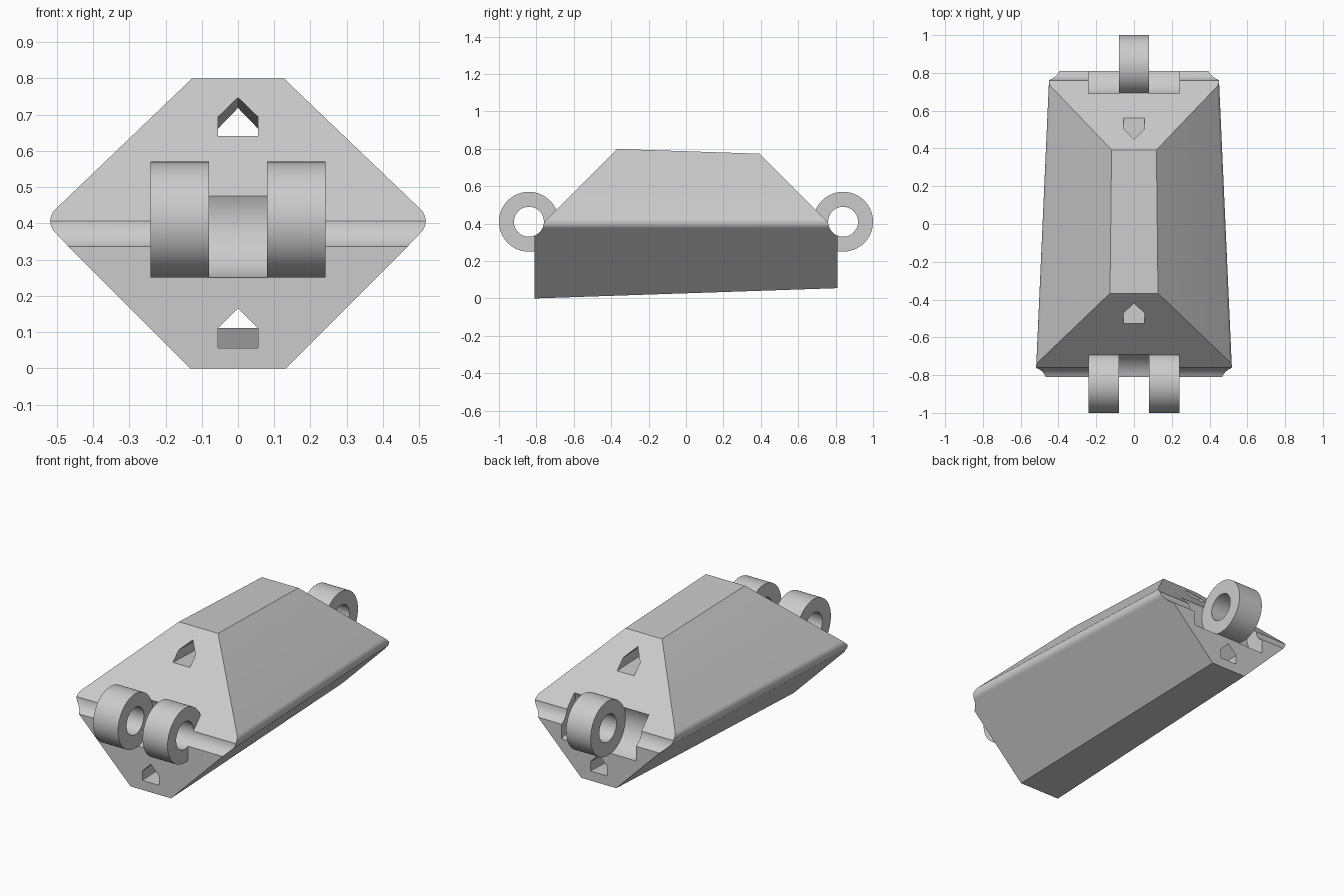
import bpy
import bmesh
from math import sin, cos, pi, sqrt
from mathutils import Matrix, Vector

cube = bpy.data.objects.get("Cube")
if cube:
    bpy.data.objects.remove(cube)

HALF_LEN = 0.81          # body end faces
PIN_Y, PIN_Z = 0.84, 0.41
BORE, KNUCKLE, CLEAR = 0.08, 0.16, 0.163
INNER, OUTER = 0.08, 0.242

grey = bpy.data.materials.new("Plain grey")
grey.use_nodes = True
colour = (0.6, 0.6, 0.6, 1)
grey.diffuse_color = colour
grey.node_tree.nodes["Principled BSDF"].inputs["Base Color"].default_value = colour


def make_object(name, bm):
    bmesh.ops.recalc_face_normals(bm, faces=bm.faces)
    mesh = bpy.data.meshes.new(name)
    bm.to_mesh(mesh)
    bm.free()
    mesh.materials.append(grey)
    obj = bpy.data.objects.new(name, mesh)
    bpy.context.collection.objects.link(obj)
    return obj


def loft(section_a, y_a, section_b, y_b):
    """Solid between two matching x-z outlines."""
    bm = bmesh.new()
    a = [bm.verts.new((x, y_a, z)) for x, z in section_a]
    b = [bm.verts.new((x, y_b, z)) for x, z in section_b]
    bm.faces.new(a)
    bm.faces.new(b)
    for i in range(len(a)):
        j = (i + 1) % len(a)
        bm.faces.new((a[i], a[j], b[j], b[i]))
    return bm


def cross_cylinder(name, x0, x1, y, radius):
    bm = bmesh.new()
    place = Matrix.Translation(((x0 + x1) / 2, y, PIN_Z)) @ Matrix.Rotation(pi / 2, 4, 'Y')
    bmesh.ops.create_cone(bm, cap_ends=True, segments=64, radius1=radius,
                          radius2=radius, depth=x1 - x0, matrix=place)
    return make_object(name, bm)


def combine(target, tool, operation):
    tool.hide_render = True
    mod = target.modifiers.new("combine", 'BOOLEAN')
    mod.operation = operation
    mod.solver = 'EXACT'
    mod.object = tool
    bpy.context.view_layer.objects.active = target
    bpy.ops.object.modifier_apply(modifier=mod.name)
    bpy.data.objects.remove(tool)


def hex_section(flat, bottom, top, r=0.045, steps=10):
    """Six-sided outline with 45 degree flanks and rounded side corners."""
    mid = (bottom + top) / 2
    cx = flat + (top - bottom) / 2 - r * sqrt(2)
    right = [(flat, bottom)]
    for i in range(steps + 1):
        t = -pi / 4 + pi / 2 * i / steps
        right.append((cx + r * cos(t), mid + r * sin(t)))
    right.append((flat, top))
    return right + [(-x, z) for x, z in reversed(right)]


# Tapered body with sloped upper ends
bm = loft(hex_section(0.132, 0, 0.814), -HALF_LEN,
          hex_section(0.114, 0.055, 0.76), HALF_LEN)
for side in (-1, 1):
    cut = bmesh.ops.bisect_plane(
        bm, geom=bm.verts[:] + bm.edges[:] + bm.faces[:],
        plane_co=Vector((0, side * 0.76, 0.406)), plane_no=Vector((0, side, 1)),
        clear_outer=True)
    rim = [e for e in cut["geom_cut"] if isinstance(e, bmesh.types.BMEdge)]
    bmesh.ops.contextual_create(bm, geom=rim)
body = make_object("link_body", bm)

# Hinge clearances, then knuckles: two at the front, one at the back
outer_spans = [(-OUTER, -INNER), (INNER, OUTER)]
inner_span = [(-INNER, INNER)]
for y, gaps, solids in ((-PIN_Y, inner_span, outer_spans),
                        (PIN_Y, outer_spans, inner_span)):
    for x0, x1 in gaps:
        combine(body, cross_cylinder("clearance", x0, x1, y, CLEAR), 'DIFFERENCE')
    for x0, x1 in solids:
        combine(body, cross_cylinder("knuckle", x0, x1, y, KNUCKLE), 'UNION')
    # Pin bore continues across the body as a groove
    combine(body, cross_cylinder("pin_bore", -0.7, 0.7, y, BORE), 'DIFFERENCE')


# House-shaped tunnels running lengthwise, parallel to top and bottom
def house(base, w=0.055):
    return [(-w, base), (w, base), (w, base + w), (0, base + 2 * w), (-w, base + w)]


for base, slope in ((0.623, -0.033), (0.083, 0.034)):
    tunnel = make_object("tunnel", loft(house(base - slope), -1, house(base + slope), 1))
    combine(body, tunnel, 'DIFFERENCE')

# Smooth rounded surfaces, crisp edges
bpy.ops.object.select_all(action='DESELECT')
body.select_set(True)
bpy.context.view_layer.objects.active = body
bpy.ops.object.shade_smooth_by_angle(angle=pi / 6)
